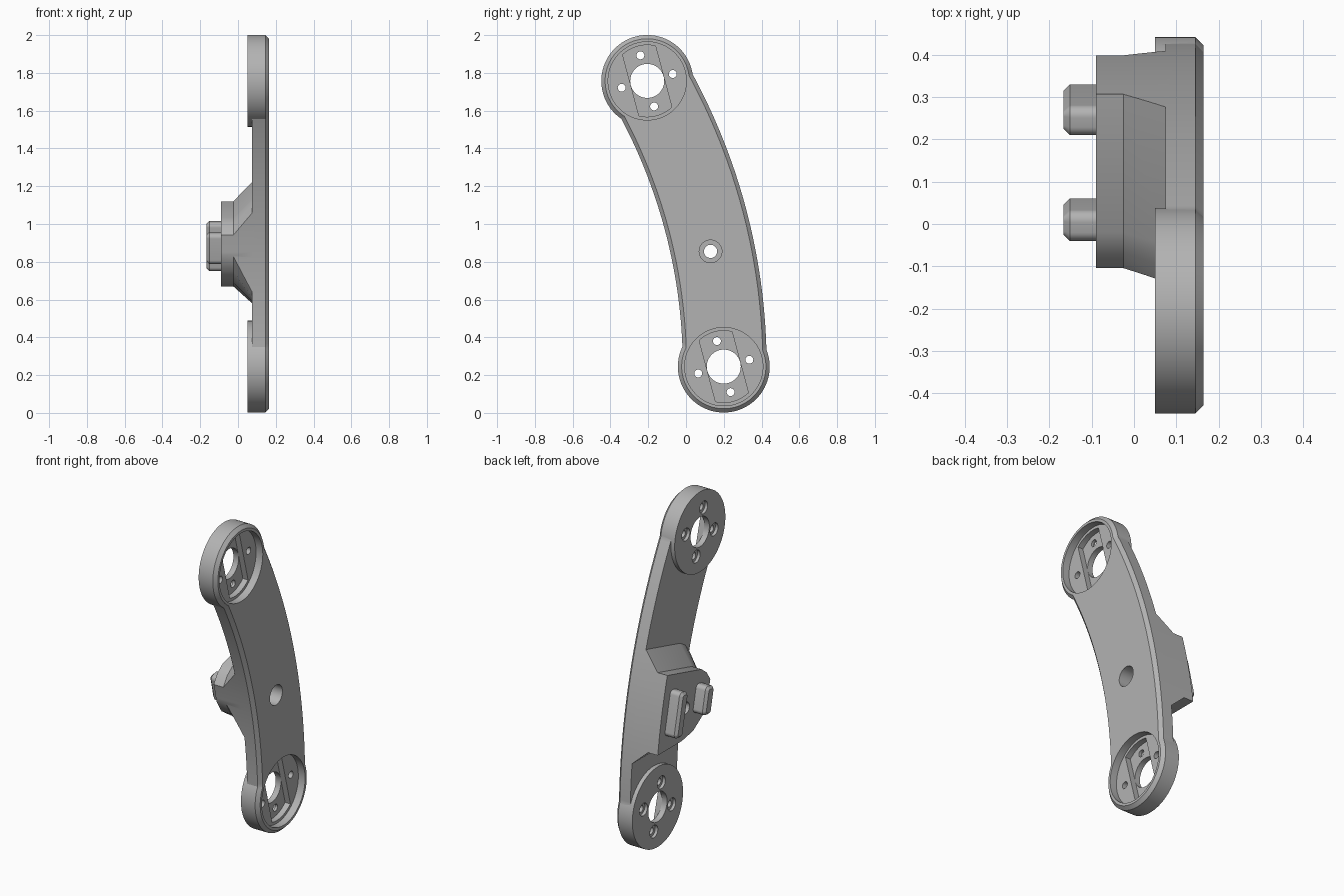
import bpy, bmesh, math

if "Cube" in bpy.data.objects:
    bpy.data.objects.remove(bpy.data.objects["Cube"], do_unlink=True)

grey = bpy.data.materials.new("plain_grey")
grey.use_nodes = True
grey.diffuse_color = (0.45, 0.45, 0.45, 1)
grey.node_tree.nodes["Principled BSDF"].inputs["Base Color"].default_value = (0.45, 0.45, 0.45, 1)

# Arm centreline: an arc of 30 degrees in the YZ plane
PIVOT_Y, PIVOT_Z, RADIUS = -2.825, 0.245, 3.025
R_IN, R_OUT = 2.808, 3.252
SWEEP = math.radians(30)
BACK, FRONT, CHAMFER = 0.075, 0.165, 0.02


def on_arc(r, a):
    return PIVOT_Y + r * math.cos(a), PIVOT_Z + r * math.sin(a)


def loft(name, rings):
    """Closed solid through (x, [(y, z), ...]) rings."""
    bm = bmesh.new()
    loops = [[bm.verts.new((x, y, z)) for y, z in pts] for x, pts in rings]
    n = len(loops[0])
    for a, b in zip(loops, loops[1:]):
        for i in range(n):
            j = (i + 1) % n
            bm.faces.new((a[i], a[j], b[j], b[i]))
    bm.faces.new(loops[0])
    bm.faces.new(loops[-1])
    bmesh.ops.recalc_face_normals(bm, faces=bm.faces)
    mesh = bpy.data.meshes.new(name)
    bm.to_mesh(mesh)
    bm.free()
    mesh.materials.append(grey)
    obj = bpy.data.objects.new(name, mesh)
    bpy.context.collection.objects.link(obj)
    return obj


def circle(c, r, n=64):
    return [(c[0] + r * math.cos(math.tau * i / n), c[1] + r * math.sin(math.tau * i / n))
            for i in range(n)]


def cylinder(name, c, r, x0, x1, n=64):
    return loft(name, [(x0, circle(c, r, n)), (x1, circle(c, r, n))])


def arm_outline(inset=0, n=48):
    steps = [SWEEP * i / n for i in range(n + 1)]
    return ([on_arc(R_OUT - inset, a) for a in steps]
            + [on_arc(R_IN + inset, a) for a in reversed(steps)])


def boolean(target, tool, operation):
    mod = target.modifiers.new("cut", "BOOLEAN")
    mod.operation, mod.object, mod.solver = operation, tool, "EXACT"
    bpy.context.view_layer.objects.active = target
    bpy.ops.object.modifier_apply(modifier=mod.name)
    bpy.data.objects.remove(tool, do_unlink=True)


def rotate(c, u, v, tilt):
    s, k = math.sin(tilt), math.cos(tilt)
    return c[0] + u * k - v * s, c[1] + u * s + v * k


def rounded_rect(c, w, h, r, tilt, inset=0, n=8):
    pts = []
    for q, (sx, sy) in enumerate([(1, 1), (-1, 1), (-1, -1), (1, -1)]):
        for i in range(n + 1):
            a = math.pi / 2 * (q + i / n)
            u = sx * (w / 2 - r) + (r - inset) * math.cos(a)
            v = sy * (h / 2 - r) + (r - inset) * math.sin(a)
            pts.append(rotate(c, u, v, tilt))
    return pts


# Curved arm with a chamfered face
arm = loft("curved_arm", [(BACK, arm_outline()), (FRONT - CHAMFER, arm_outline()),
                          (FRONT, arm_outline(CHAMFER))])

# Mounting boss: flared pad trimmed to the arm's outline
pad = [(0.6, 1.198), (-0.02, 1.033), (-0.07, 0.995), (-0.105, 0.94), (-0.25, 0.9),
       (-0.25, 0.86), (-0.079, 0.83), (-0.03, 0.75), (0.06, 0.69), (0.17, 0.67), (0.6, 0.67)]
foot = [(0.6, 1.307), (-0.05, 1.135), (-0.1, 1.105), (-0.135, 1.06), (-0.3, 0.95),
        (-0.3, 0.75), (-0.045, 0.64), (0.0, 0.61), (0.06, 0.59), (0.17, 0.58), (0.6, 0.58)]
boss = loft("boss", [(-0.09, pad), (-0.025, pad), (BACK, foot), (0.1, foot)])
trim = loft("trim", [(-0.2, arm_outline()), (0.12, arm_outline())])
boolean(boss, trim, "INTERSECT")
boolean(arm, boss, "UNION")

# Round ends
ends = [on_arc(RADIUS, 0), on_arc(RADIUS, SWEEP)]
for c in ends:
    r = 0.243
    disc = loft("end_disc", [(0.05, circle(c, r, 96)), (FRONT - CHAMFER, circle(c, r, 96)),
                             (FRONT, circle(c, r - CHAMFER, 96))])
    boolean(arm, disc, "UNION")

# Pockets, central bores and bolt holes in both ends
TILT = math.radians(15)
for c in ends:
    boolean(arm, cylinder("pocket", c, 0.207, 0.12, 0.3, 96), "DIFFERENCE")
    band = [rotate(c, max(-0.09, min(0.09, u)), v, TILT) for u, v in circle((0, 0), 0.19)]
    boolean(arm, loft("channel", [(0.085, band), (0.2, band)]), "DIFFERENCE")
    boolean(arm, cylinder("bore", c, 0.09, -0.1, 0.3), "DIFFERENCE")
    for k in range(4):
        p = rotate(c, 0.14, 0, TILT + k * math.pi / 2)
        boolean(arm, cylinder("bolt_hole", p, 0.021, -0.1, 0.3, 24), "DIFFERENCE")
        boolean(arm, cylinder("counterbore", p, 0.038, -0.1, 0.068, 32), "DIFFERENCE")

# Middle screw hole with a wide mouth
middle = (0.13, 0.855)
boolean(arm, cylinder("screw_hole", middle, 0.035, -0.3, 0.3, 32), "DIFFERENCE")
boolean(arm, cylinder("screw_mouth", middle, 0.06, 0.05, 0.3, 48), "DIFFERENCE")

# Two chamfered locating pegs on the boss
pegs = []
for name, c, w, h in [("long_peg", (0.27, 0.883), 0.072, 0.265),
                      ("short_peg", (0.01, 0.873), 0.074, 0.167)]:
    full = rounded_rect(c, w, h, 0.025, math.radians(13))
    tip = rounded_rect(c, w, h, 0.025, math.radians(13), 0.015)
    pegs.append(loft(name, [(-0.085, full), (-0.152, full), (-0.167, tip)]))

# Smooth round walls, keep edges crisp
for obj in [arm] + pegs:
    bpy.ops.object.select_all(action="DESELECT")
    obj.select_set(True)
    bpy.context.view_layer.objects.active = obj
    bpy.ops.object.shade_smooth_by_angle(angle=math.radians(25))
